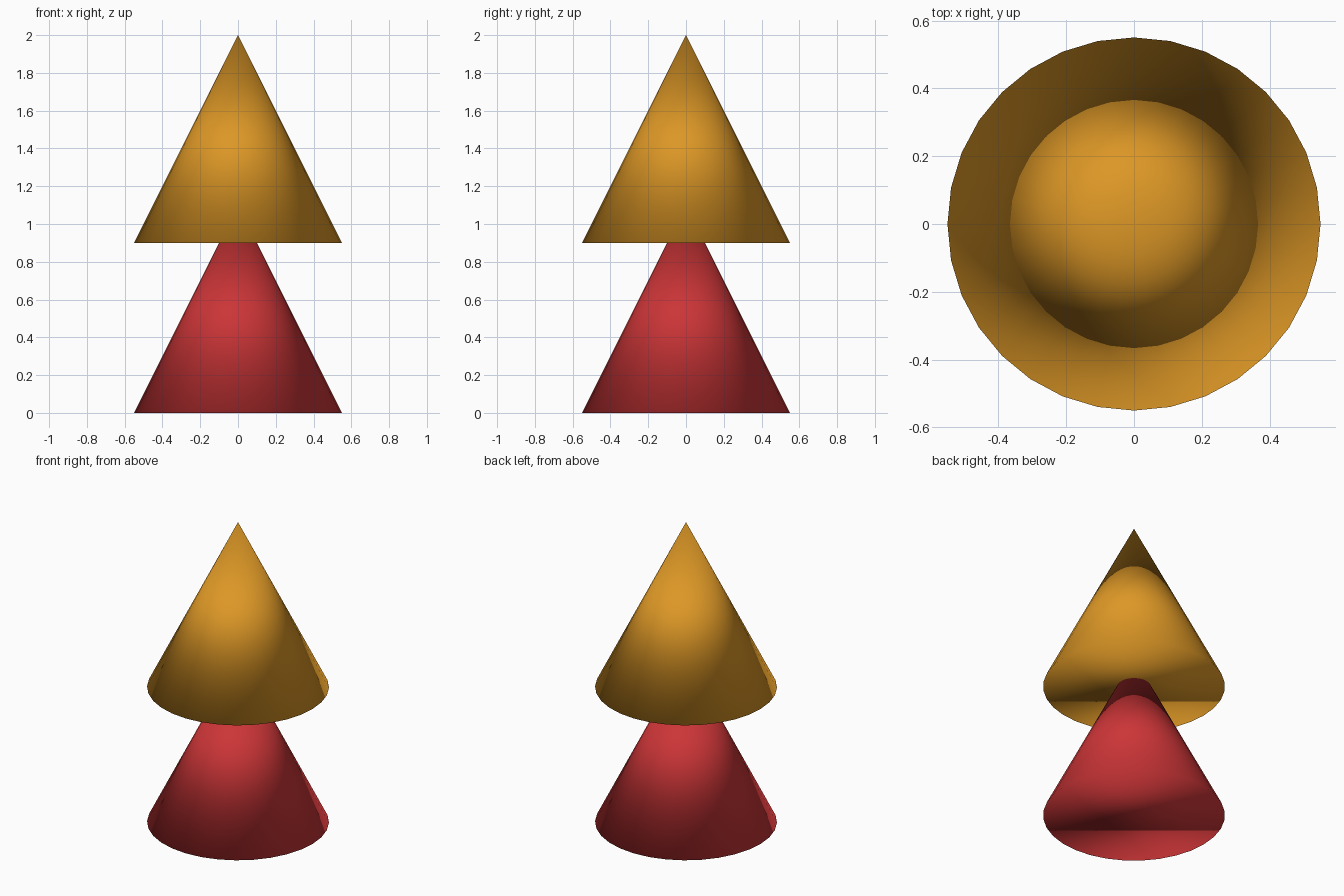
import bpy

if "Cube" in bpy.data.objects:
    bpy.data.objects.remove(bpy.data.objects["Cube"])


def cone(name, base_z, color):
    # Capped 32-sided cone, smooth all over (rim included)
    radius, height = 0.55, 1.1
    bpy.ops.mesh.primitive_cone_add(vertices=32, radius1=radius, radius2=0, depth=height,
                                    location=(0, 0, base_z + height / 2))
    obj = bpy.context.object
    obj.name = name
    bpy.ops.object.shade_smooth()
    mat = bpy.data.materials.new(name + "_paint")
    mat.diffuse_color = (*color, 1)
    mat.use_nodes = True
    mat.node_tree.nodes["Principled BSDF"].inputs["Base Color"].default_value = mat.diffuse_color
    obj.data.materials.append(mat)


# Two equal cones, the upper one sitting over the tip of the lower
cone("lower_cone", 0.0, (0.60, 0.035, 0.038))
cone("upper_cone", 0.9, (0.72, 0.31, 0.019))
